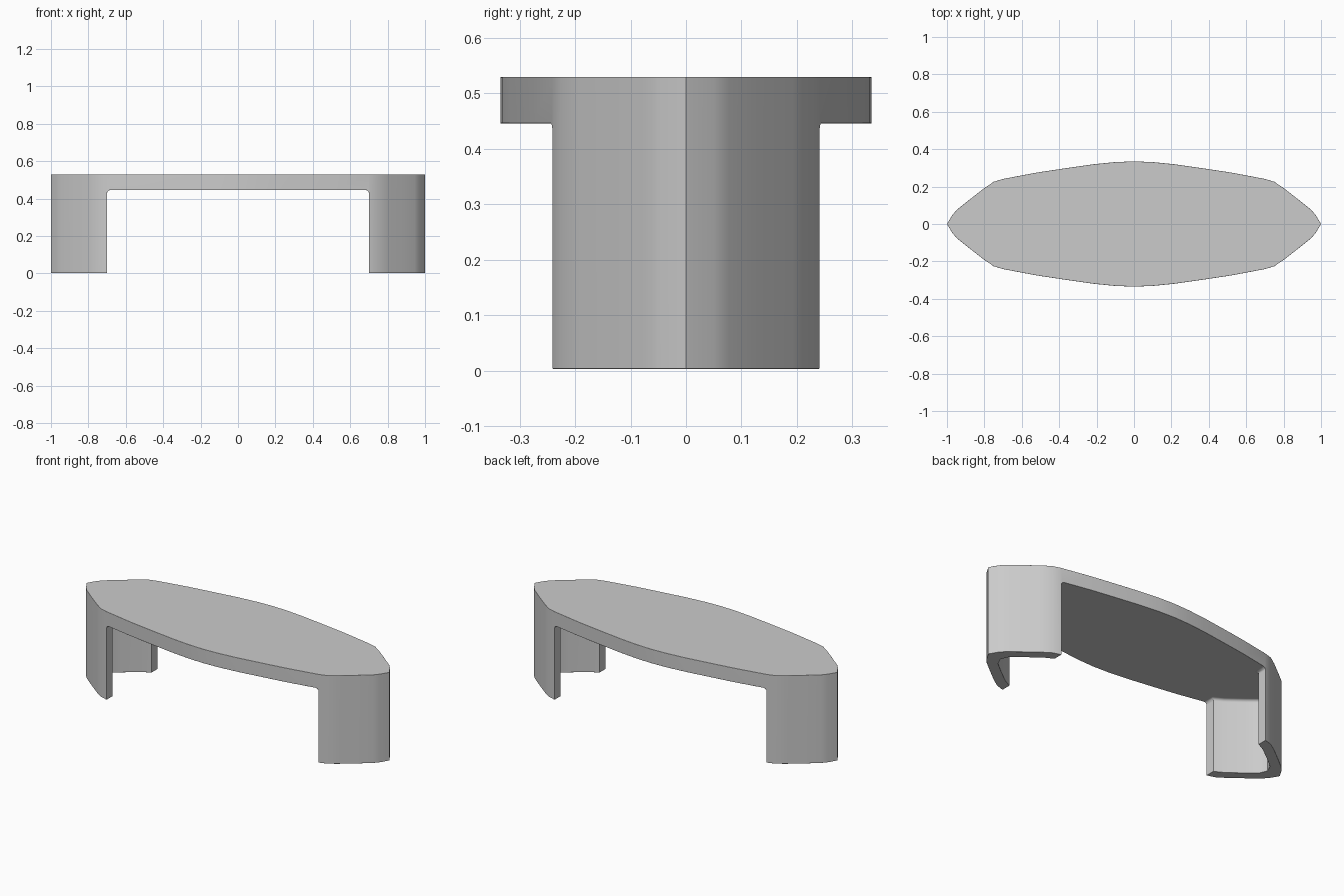
import bpy, bmesh, math

if "Cube" in bpy.data.objects:
    bpy.data.objects.remove(bpy.data.objects["Cube"])


def prism(name, pts, z0, z1):
    bm = bmesh.new()
    face = bm.faces.new([bm.verts.new((x, y, z0)) for x, y in pts])
    ext = bmesh.ops.extrude_face_region(bm, geom=[face])
    for v in ext["geom"]:
        if isinstance(v, bmesh.types.BMVert):
            v.co.z = z1
    bmesh.ops.recalc_face_normals(bm, faces=bm.faces[:])
    mesh = bpy.data.meshes.new(name)
    bm.to_mesh(mesh)
    bm.free()
    ob = bpy.data.objects.new(name, mesh)
    bpy.context.collection.objects.link(ob)
    return ob


def mirrored(quarter):
    """Closed outline from a quarter profile running from x=0 or the waist to the tip."""
    tip = quarter[-1]
    right = quarter[:-1] + [tip] + [(x, -y) for x, y in reversed(quarter[:-1])]
    left = [(-x, -y) for x, y in right]
    out = []
    for p in right + left:
        if not out or math.dist(p, out[-1]) > 1e-5:
            out.append(p)
    if math.dist(out[0], out[-1]) < 1e-5:
        out.pop()
    return out


# Bench: one lens-shaped block
outer = [(0, .335), (.1, .331), (.22, .319), (.38, .296), (.52, .275), (.7, .241),
         (.75, .226), (.80, .192), (.88, .13), (.945, .078), (.97, .05), (1, 0)]
bench = prism("bench", mirrored(outer), 0.003, 0.53)

# Cutter: open middle plus the hollow of each V-shaped leg
inner = [(.7, .5), (.7, .185), (.75, .158), (.84, .09), (.895, .045), (.915, 0)]
cutter = prism("underside_cutter", mirrored(inner), -0.2, 0.446)
cutter.hide_render = True
bm = bmesh.new()
bm.from_mesh(cutter.data)
top = [e for e in bm.edges if all(v.co.z > .4 for v in e.verts)]
bmesh.ops.bevel(bm, geom=top, offset=.018, segments=4, profile=.5, affect='EDGES')
bm.to_mesh(cutter.data)
bm.free()

bpy.context.view_layer.objects.active = bench
bench.select_set(True)
cut = bench.modifiers.new("hollow", 'BOOLEAN')
cut.operation = 'DIFFERENCE'
cut.solver = 'EXACT'
cut.object = cutter
bpy.ops.object.modifier_apply(modifier=cut.name)
bpy.data.objects.remove(cutter)

# Soft rims
rim = bench.modifiers.new("rim", 'BEVEL')
rim.width = .012
rim.segments = 3
rim.limit_method = 'ANGLE'
rim.angle_limit = math.radians(75)
bpy.ops.object.modifier_apply(modifier=rim.name)
bpy.ops.object.shade_smooth_by_angle(angle=math.radians(40))
wn = bench.modifiers.new("normals", 'WEIGHTED_NORMAL')
wn.keep_sharp = True
